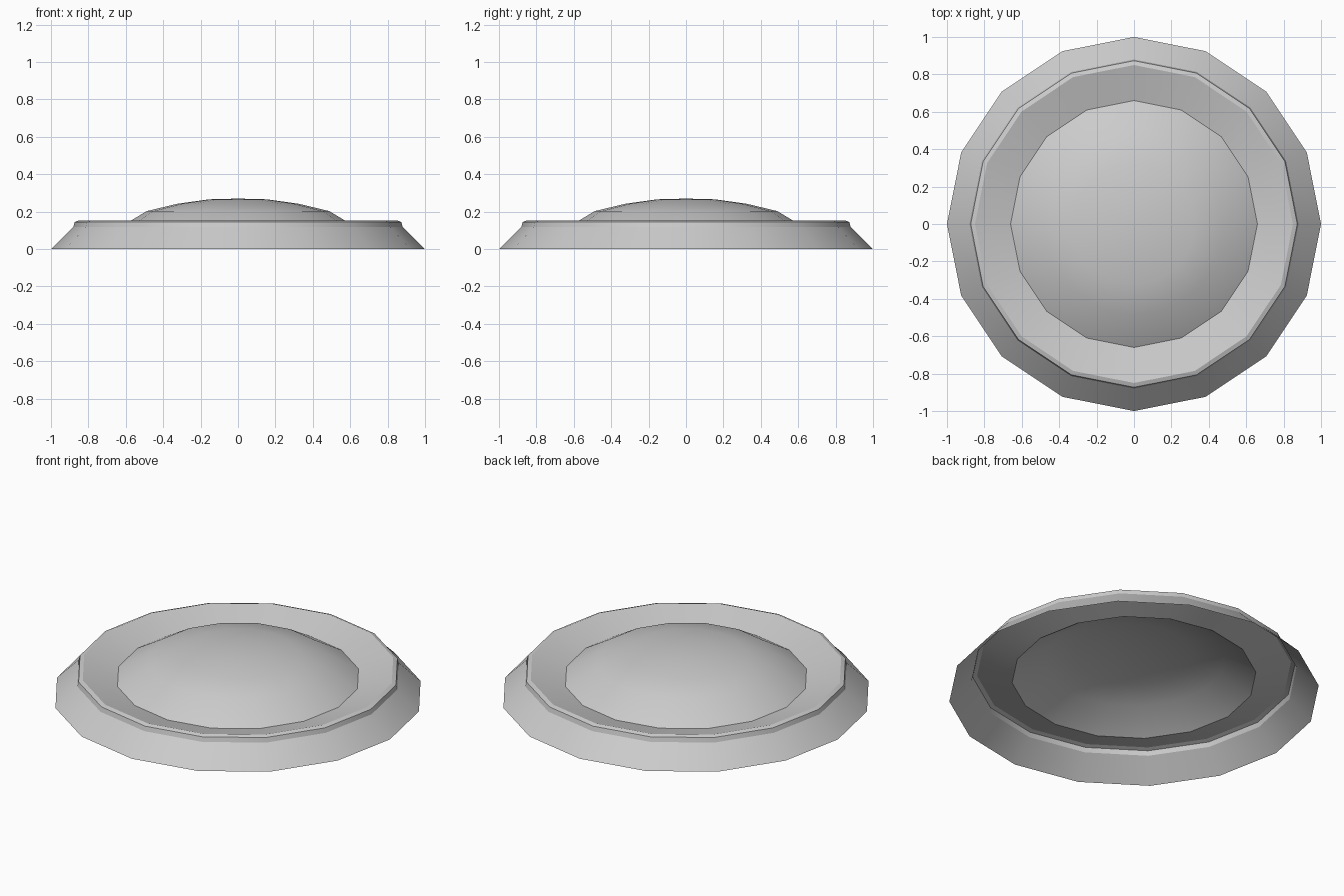
import bpy, bmesh
from math import sin, cos, pi

if "Cube" in bpy.data.objects:
    bpy.data.objects.remove(bpy.data.objects["Cube"])

SIDES = 16

# Radius / height profile: sloped skirt, short band, dished rim, dome
PROFILE = [(1.0, 0.0), (0.88, 0.118), (0.873, 0.145), (0.85, 0.153),
           (0.66, 0.10), (0.488, 0.203), (0.325, 0.242), (0.155, 0.266)]
APEX = 0.27

bm = bmesh.new()
rings = [[bm.verts.new((r * cos(2 * pi * i / SIDES), r * sin(2 * pi * i / SIDES), z))
          for i in range(SIDES)] for r, z in PROFILE]

# Bands between successive rings (underside left open)
for low, high in zip(rings, rings[1:]):
    for i in range(SIDES):
        j = (i + 1) % SIDES
        bm.faces.new((low[i], low[j], high[j], high[i]))

# Dome crown
top = bm.verts.new((0, 0, APEX))
for i in range(SIDES):
    bm.faces.new((rings[-1][i], rings[-1][(i + 1) % SIDES], top))

mesh = bpy.data.meshes.new("domed_cover")
bm.to_mesh(mesh)
bm.free()
cover = bpy.data.objects.new("domed_cover", mesh)
bpy.context.collection.objects.link(cover)

# Smooth facets, crisp band and dome edges
bpy.context.view_layer.objects.active = cover
cover.select_set(True)
bpy.ops.object.shade_smooth_by_angle(angle=pi / 6)
